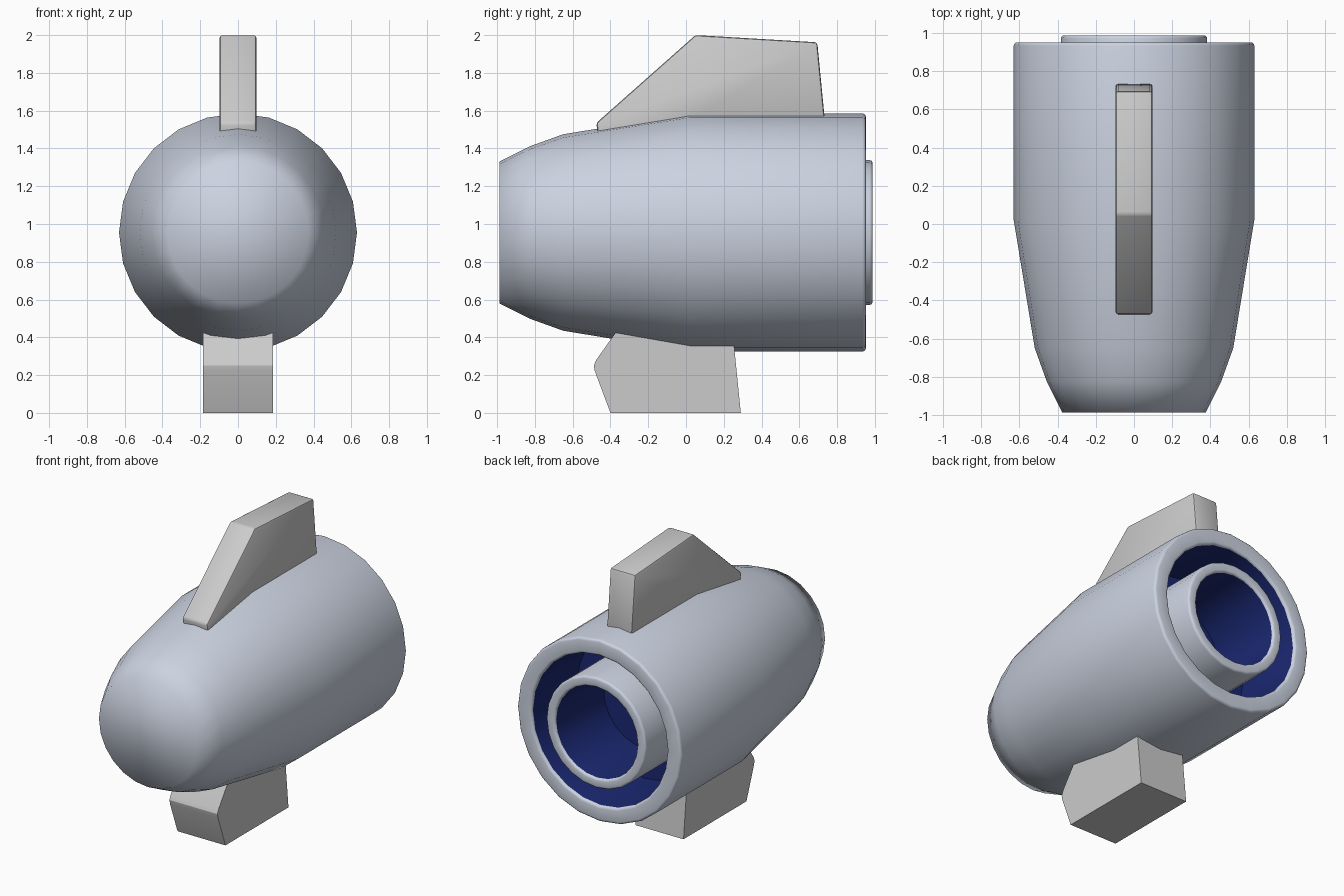
import bpy, bmesh
from math import cos, sin, pi, radians

if "Cube" in bpy.data.objects:
    bpy.data.objects.remove(bpy.data.objects["Cube"])

AXIS_Z = 0.955
SIDES = 24

blue = bpy.data.materials.new("dark_blue")
blue.diffuse_color = (0.01, 0.02, 0.16, 1)
blue.use_nodes = True
blue.node_tree.nodes["Principled BSDF"].inputs["Base Color"].default_value = blue.diffuse_color
grey = bpy.data.materials.new("grey")
grey.diffuse_color = (0.6, 0.65, 0.75, 1)
grey.use_nodes = True
grey.node_tree.nodes["Principled BSDF"].inputs["Base Color"].default_value = grey.diffuse_color


def finish(name, bm, angle):
    mesh = bpy.data.meshes.new(name)
    bm.to_mesh(mesh)
    bm.free()
    ob = bpy.data.objects.new(name, mesh)
    bpy.context.collection.objects.link(ob)
    bpy.ops.object.select_all(action='DESELECT')
    ob.select_set(True)
    bpy.context.view_layer.objects.active = ob
    bpy.ops.object.shade_smooth_by_angle(angle=radians(angle))
    return ob


def lathe(name, profile, blue_from, caps):
    """Spin (y, radius) points about the long axis; blue from segment blue_from on."""
    bm = bmesh.new()
    rings = [[bm.verts.new((r * cos(2 * pi * k / SIDES), y,
                            AXIS_Z + r * sin(2 * pi * k / SIDES)))
              for k in range(SIDES)] for y, r in profile]
    for i in range(len(rings) - 1):
        a, b = rings[i], rings[i + 1]
        for k in range(SIDES):
            n = (k + 1) % SIDES
            f = bm.faces.new((a[k], b[k], b[n], a[n]))
            f.material_index = int(i >= blue_from)
    if caps:
        bm.faces.new(rings[0])
        bm.faces.new(rings[-1][::-1]).material_index = 1
    ob = finish(name, bm, 65)
    ob.data.materials.append(grey)
    ob.data.materials.append(blue)
    return ob


def rim(y, r_out, r_in, b):
    """Rounded lip from the outer wall over to the inner wall."""
    steps = [0, pi / 6, pi / 3, pi / 2]
    outer = [(y - b + b * sin(t), r_out - b + b * cos(t)) for t in steps]
    inner = [(y - b + b * sin(t), r_in + b - b * cos(t)) for t in reversed(steps)]
    return outer + inner


def slab(name, outline, half_width, bevel):
    """Extrude a (y, z) outline across x."""
    bm = bmesh.new()
    left = [bm.verts.new((-half_width, y, z)) for y, z in outline]
    right = [bm.verts.new((half_width, y, z)) for y, z in outline]
    bm.faces.new(left)
    bm.faces.new(right[::-1])
    for i in range(len(outline)):
        j = (i + 1) % len(outline)
        bm.faces.new((left[i], right[i], right[j], left[j]))
    bmesh.ops.recalc_face_normals(bm, faces=bm.faces)
    if bevel:
        edges = [e for e in bm.edges if e.calc_face_angle(0) > 0.3]
        bmesh.ops.bevel(bm, geom=edges, offset=bevel, segments=2,
                        profile=0.5, affect='EDGES')
    return finish(name, bm, 30)


# Main body with hollow rear
nose = [(-0.988, 0.375), (-0.825, 0.457), (-0.65, 0.52), (0.02, 0.63)]
body = nose + rim(0.952, 0.63, 0.52, 0.018) + [(0.45, 0.52)]
lathe("body", body, len(body) - 2, True)

# Inner exhaust tube
tube = [(0.44, 0.383)] + rim(0.988, 0.383, 0.315, 0.016) + [(0.44, 0.315)]
lathe("exhaust_tube", tube, len(tube) - 2, False)

# Top fin
slab("top_fin", [(-0.46, 1.43), (-0.475, 1.535), (0.05, 2.0), (0.695, 1.962),
                 (0.738, 1.52), (0.0, 1.52)], 0.097, 0.014)

# Bottom foot with rounded front corner
slab("bottom_foot", [(-0.40, 0), (-0.483, 0.222), (-0.488, 0.25), (-0.477, 0.278),
                     (-0.32, 0.50), (0.24, 0.50), (0.29, 0)], 0.184, 0)
